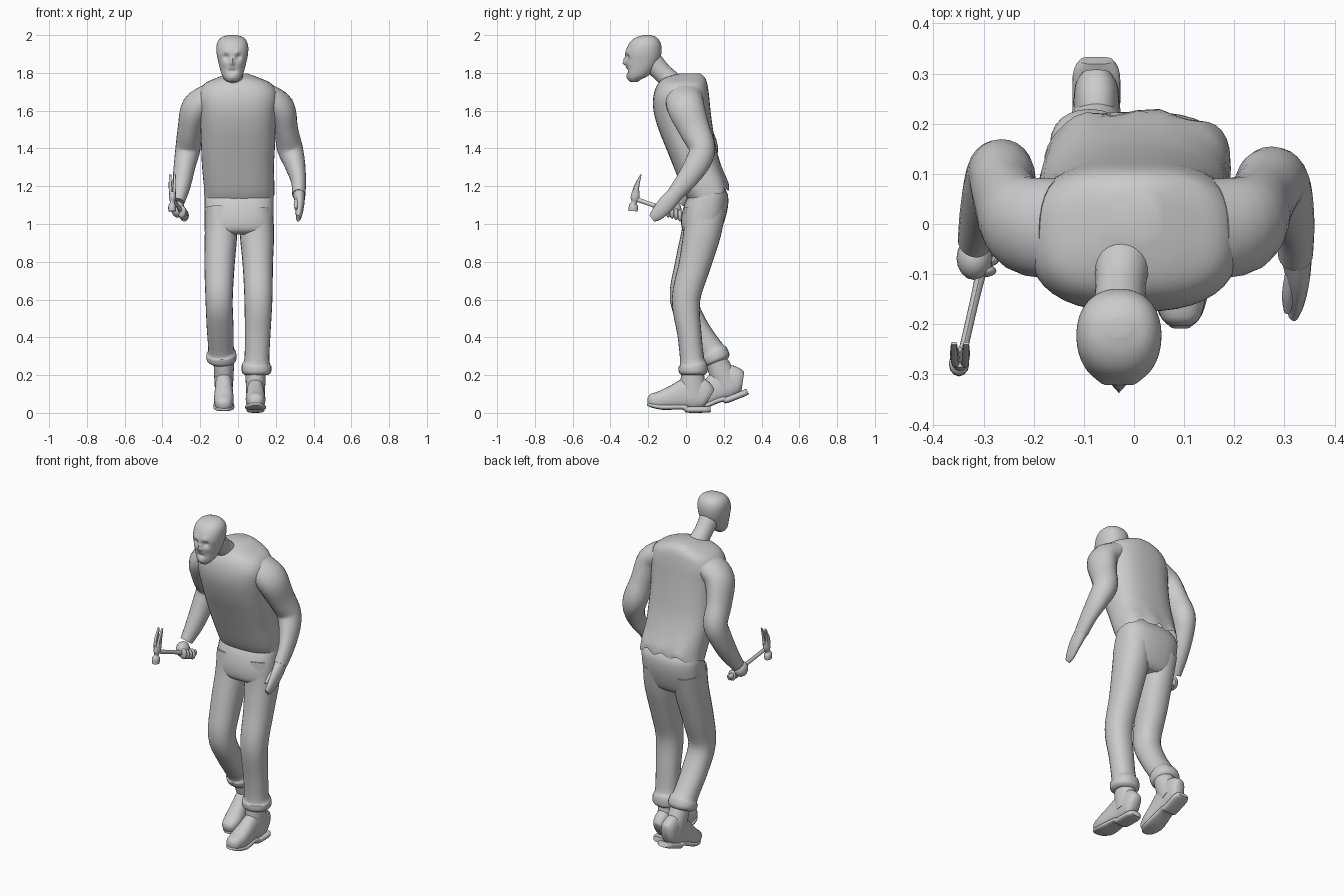
import bpy, bmesh, math
from mathutils import Vector, Matrix


def spline(rows, sub):
    # Catmull-Rom through section rows
    rows = [Vector(r) for r in rows]
    out = []
    for i in range(len(rows) - 1):
        p0, p1, p2 = rows[max(i - 1, 0)], rows[i], rows[i + 1]
        p3 = rows[min(i + 2, len(rows) - 1)]
        for k in range(sub):
            t = k / sub
            out.append(0.5 * (2 * p1 + (p2 - p0) * t + (2 * p0 - 5 * p1 + 4 * p2 - p3) * t * t
                              + (3 * p1 - 3 * p2 + p3 - p0) * t ** 3))
    return out + [rows[-1]]


def loft(name, rows, n=24, sub=4, p=2.0, flat=False, caps=(True, True), edit=None, matrix=None):
    # rows: x, y, z, half width, half depth[, slope of a flat ring along y]
    rows = [tuple(r) + (0,) * (6 - len(r)) for r in rows]
    secs = spline(rows, sub)
    bm = bmesh.new()
    rings = []
    for i, s in enumerate(secs):
        c = Vector(s[:3])
        if flat:
            u, v = Vector((1, 0, 0)), Vector((0, 1, s[5]))
        else:
            t = Vector(secs[min(i + 1, len(secs) - 1)][:3]) - Vector(secs[max(i - 1, 0)][:3])
            t.normalize()
            v = t.cross(Vector((1, 0, 0))).normalized()
            u = v.cross(t)
        ring = []
        for k in range(n):
            a = 2 * math.pi * k / n
            ca, sa = math.cos(a), math.sin(a)
            ring.append(bm.verts.new(c + u * s[3] * math.copysign(abs(ca) ** (2 / p), ca)
                                     + v * s[4] * math.copysign(abs(sa) ** (2 / p), sa)))
        rings.append(ring)
    for r0, r1 in zip(rings, rings[1:]):
        for k in range(n):
            bm.faces.new((r0[k], r0[(k + 1) % n], r1[(k + 1) % n], r1[k]))
    if caps[0]:
        bm.faces.new(rings[0][::-1])
    if caps[1]:
        bm.faces.new(rings[-1])
    if edit:
        for vert in bm.verts:
            edit(vert.co)
    if matrix:
        bm.transform(matrix)
    bmesh.ops.recalc_face_normals(bm, faces=bm.faces)
    return finish(name, bm)


def finish(name, bm):
    me = bpy.data.meshes.new(name)
    bm.to_mesh(me)
    bm.free()
    me.shade_smooth()
    me.set_sharp_from_angle(angle=math.radians(55))
    ob = bpy.data.objects.new(name, me)
    bpy.context.collection.objects.link(ob)
    return ob


def blob(name, loc, scale, rot=(0, 0, 0)):
    bm = bmesh.new()
    bmesh.ops.create_uvsphere(bm, u_segments=16, v_segments=10, radius=1)
    ob = finish(name, bm)
    ob.location, ob.scale, ob.rotation_euler = loc, scale, rot
    return ob


def span(z, front, back, w, x=0.0, slope=0.0):
    # flat section given by its front and back edges
    return (x, (front + back) / 2, z, w, (back - front) / 2, slope)


# Shirt body, with folds along the back hem
def hem_folds(co):
    if co.z < 1.32 and co.y > 0.1:
        co.y += 0.008 * math.sin(45 * co.x) * (1.32 - co.z) / 0.15
        if co.z < 1.22:
            co.z += 0.012 * math.sin(60 * co.x + 1)


loft("shirt", [span(1.155, 0.015, 0.225, 0.186, 0.006, 0.3), span(1.2, -0.015, 0.22, 0.187, 0.006, 0.2),
               span(1.3, -0.065, 0.19, 0.19), span(1.4, -0.105, 0.16, 0.195),
               span(1.5, -0.145, 0.143, 0.198), span(1.6, -0.172, 0.13, 0.205),
               span(1.68, -0.172, 0.122, 0.21), span(1.74, -0.15, 0.113, 0.18),
               span(1.775, -0.11, 0.1, 0.11), span(1.797, -0.03, 0.075, 0.05)],
     n=40, p=2.6, flat=True, caps=(False, True), edit=hem_folds)

# Trousers: seat and two legs with turned-up cuffs
loft("trouser_seat", [span(0.945, 0.01, 0.16, 0.15, 0.006), span(0.97, -0.02, 0.185, 0.178, 0.006),
                      span(1.03, -0.025, 0.208, 0.182, 0.006), span(1.1, -0.01, 0.223, 0.183, 0.006),
                      span(1.16, 0.02, 0.22, 0.18, 0.006), span(1.21, 0.05, 0.19, 0.16, 0.006)],
     n=32, p=2.6, flat=True)
loft("left_trouser_leg", [(.095, .1, 1.08, .088, .11), (.1, .085, .95, .091, .1), (.105, .045, .78, .08, .085),
                          (.108, 0, .6, .074, .075), (.104, .018, .42, .068, .064), (.1, .032, .285, .066, .064),
                          (.098, .037, .25, .078, .076), (.098, .037, .215, .077, .075),
                          (.098, .037, .2, .06, .06)], p=2.2)
loft("right_trouser_leg", [(-.09, .1, 1.08, .088, .11), (-.09, .075, .95, .086, .1), (-.098, .03, .78, .08, .09),
                           (-.1, -.01, .6, .072, .076), (-.095, .05, .46, .071, .066), (-.09, .13, .34, .068, .066),
                           (-.088, .147, .312, .079, .076), (-.088, .162, .282, .078, .074),
                           (-.088, .168, .268, .06, .06)], p=2.2)


# Boots: upper, ankle shaft and stepped sole; the right one is lifted at the heel
def boot(side, m):
    loft(side + "_boot_upper", [(0, -.203, .065, .018, .018), (0, -.185, .065, .04, .036), (0, -.13, .068, .052, .05),
                                (0, -.06, .085, .049, .065), (0, 0, .1, .046, .082), (0, .06, .103, .046, .088),
                                (0, .105, .088, .042, .07), (0, .125, .078, .028, .05)], p=2.4, matrix=m)
    loft(side + "_boot_shaft", [(0, .045, .08, .048, .075), (0, .036, .16, .052, .066),
                                (0, .034, .25, .055, .055)], matrix=m)
    loft(side + "_boot_sole", [(0, -.204, .05, .02, .01), (0, -.18, .04, .043, .012), (0, -.12, .03, .056, .014),
                               (0, -.03, .032, .046, .014), (0, .0, .026, .047, .016), (0, .01, .018, .047, .017),
                               (0, .1, .018, .047, .017), (0, .13, .02, .032, .016)], p=3, matrix=m)


boot("left", Matrix.Translation((.093, 0, 0)))
boot("right", Matrix.Translation((-.075, .212, .048)) @ Matrix.Rotation(math.radians(21), 4, 'X'))

# Arms
loft("left_arm", [(.15, -.01, 1.675, .07, .1), (.222, 0, 1.615, .078, .098), (.253, .045, 1.5, .065, .082),
                  (.275, .085, 1.4, .068, .07), (.3, .06, 1.32, .056, .066), (.32, 0, 1.23, .04, .054),
                  (.322, -.06, 1.155, .035, .043)])
loft("right_arm", [(-.15, -.01, 1.675, .07, .1), (-.222, 0, 1.615, .078, .098), (-.255, .05, 1.5, .065, .082),
                   (-.265, .1, 1.4, .066, .07), (-.282, .075, 1.31, .058, .066), (-.3, .02, 1.2, .048, .054),
                   (-.318, -.035, 1.115, .034, .038)])

# Open left hand with thumb
loft("left_hand", [(.322, -.05, 1.165, .033, .04), (.327, -.1, 1.11, .025, .045), (.323, -.15, 1.055, .018, .036),
                   (.318, -.18, 1.03, .011, .022)], n=16)
loft("left_thumb", [(.318, -.09, 1.14, .015, .016), (.308, -.14, 1.105, .013, .014),
                    (.306, -.175, 1.08, .007, .008)], n=10)

# Right fist around the handle
head_end, butt = Vector((-.346, -.275, 1.135)), Vector((-.283, 0, 1.04))
blob("right_fist", (-.318, -.068, 1.078), (.036, .044, .044))
for i in range(4):
    c = head_end.lerp(butt, 0.66 + 0.075 * i)
    blob("right_finger_%d" % (i + 1), c + Vector((.006, 0, -.006)), (.024, .0125, .032))

# Hammer: handle, striking face and a pair of claw prongs
h = [head_end.lerp(butt, t) for t in (0, .45, .75, 1)]
loft("hammer_handle", [(*c, w, w * 1.3) for c, w in zip(h, (.009, .009, .012, .013))], n=8)
loft("hammer_head", [(-.349, -.28, 1.068, .02, .024), (-.349, -.278, 1.1, .02, .024), (-.349, -.276, 1.108, .013, .015),
                     (-.348, -.273, 1.12, .013, .016), (-.347, -.27, 1.135, .018, .024),
                     (-.347, -.266, 1.17, .018, .02)], n=12, sub=2)
for s in (-1, 1):
    loft("claw_prong", [(-.347 + s * .008, -.267, 1.155, .009, .021), (-.347 + s * .011, -.261, 1.2, .009, .014),
                        (-.347 + s * .012, -.238, 1.262, .006, .003)], n=8, p=3)

# Neck
loft("neck", [(-.022, -.045, 1.7, .075, .075), (-.024, -.085, 1.76, .056, .056), (-.027, -.13, 1.805, .05, .052),
              (-.03, -.19, 1.87, .055, .06)])


# Head with sculpted eye sockets, brow, nose, cheeks and mouth
def face(co):
    bumps = [((.032, 1.885), .014, -.016), ((.03, 1.912), .014, .006), ((.04, 1.85), .018, .005),
             ((0, 1.852), .011, .02), ((0, 1.872), .009, .012), ((0, 1.81), .011, -.008),
             ((.014, 1.81), .01, -.007), ((0, 1.827), .008, .003), ((0, 1.775), .014, .005)]
    if co.y < -.22:
        push = sum(amt * math.exp(-((abs(co.x + .03) - x) ** 2 + (co.z - z) ** 2) / s ** 2)
                   for (x, z), s, amt in bumps)
        co.y -= push


loft("head", [span(1.752, -.295, -.255, .022, -.03), span(1.765, -.306, -.235, .038, -.03),
              span(1.785, -.312, -.2, .053, -.03), span(1.82, -.314, -.165, .065, -.03),
              span(1.86, -.318, -.142, .075, -.03), span(1.9, -.322, -.131, .083, -.03),
              span(1.94, -.31, -.13, .084, -.03), span(1.97, -.29, -.14, .075, -.03),
              span(1.99, -.26, -.16, .055, -.03), span(2.0, -.225, -.185, .022, -.03)],
     n=64, sub=6, p=2.2, flat=True, edit=face)
